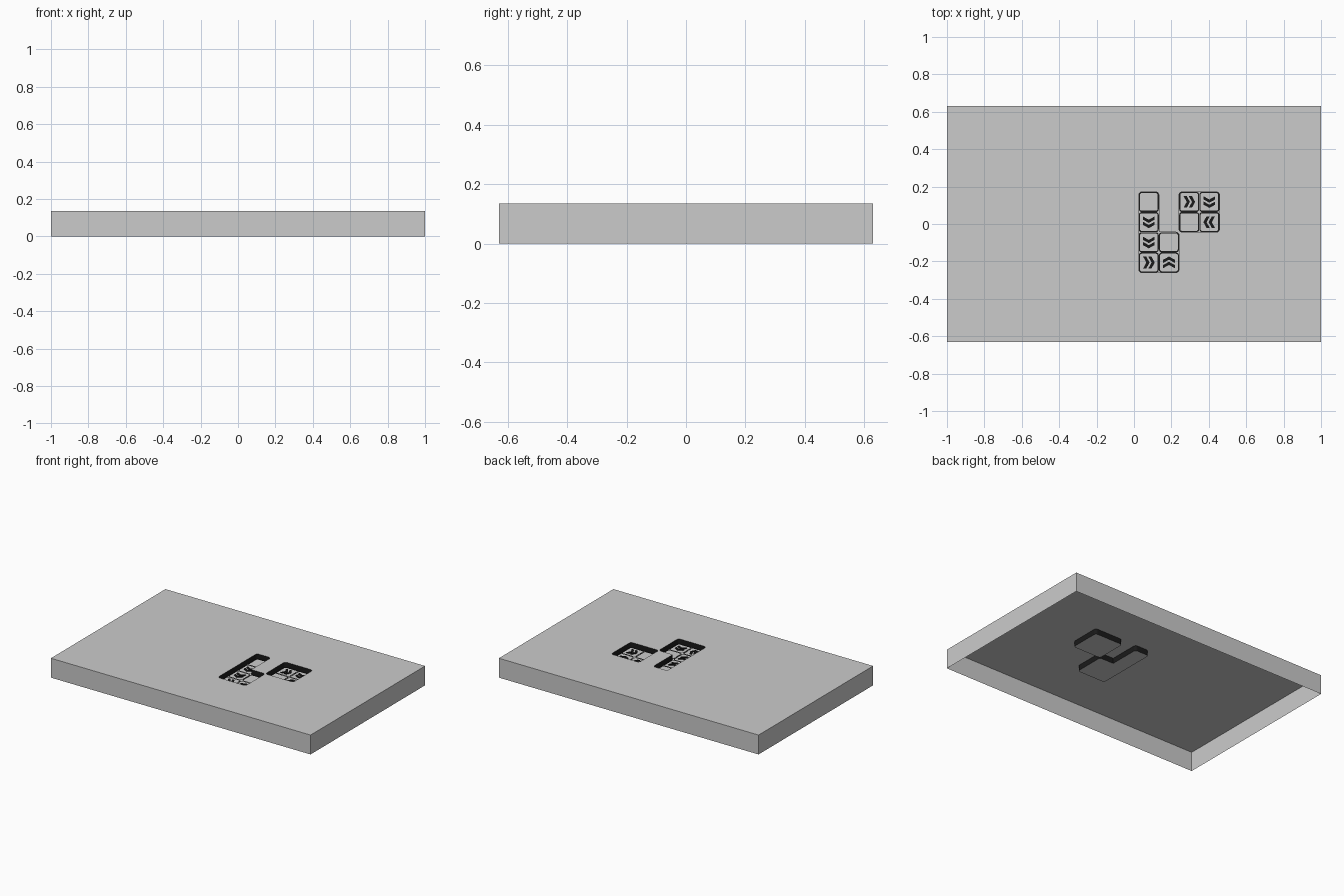
import bpy, bmesh
from math import sin, cos, pi

if "Cube" in bpy.data.objects:
    bpy.data.objects.remove(bpy.data.objects["Cube"])

W, D, H = 1.0, 0.63, 0.135
P, X0, Y0 = 0.108, 0.025, 0.172      # tile pitch, left and top edge of the layout
FLOOR, R = H - 0.037, 0.018
# column, row -> arrow direction in quarter turns (None = blank tile)
TILES = {(0, 0): None, (0, 1): 3, (0, 2): 3, (0, 3): 0, (1, 2): None, (1, 3): 1,
         (2, 0): 0, (3, 0): 3, (2, 1): None, (3, 1): 2}


def material(name, v):
    m = bpy.data.materials.new(name)
    m.diffuse_color = (v, v, v, 1)
    m.use_nodes = True
    m.node_tree.nodes["Principled BSDF"].inputs["Base Color"].default_value = m.diffuse_color
    return m


DARK, GREY = material("dark", 0.01), material("tile_grey", 0.6)


def make(name, faces, mat=None):
    bm = bmesh.new()
    for f in faces:
        bm.faces.new([bm.verts.new(p) for p in f])
    bmesh.ops.remove_doubles(bm, verts=bm.verts, dist=1e-5)
    me = bpy.data.meshes.new(name)
    bm.to_mesh(me)
    bm.free()
    ob = bpy.data.objects.new(name, me)
    bpy.context.collection.objects.link(ob)
    if mat:
        me.materials.append(mat)
    return ob


def centre(c, r):
    return X0 + (c + .5) * P, Y0 - (r + .5) * P


def outline(c, r, half, radii, n=5):
    """Counter-clockwise tile outline, starting at the upper right corner."""
    cx, cy = centre(c, r)
    pts = []
    for k, (sx, sy) in enumerate(((1, 1), (-1, 1), (-1, -1), (1, -1))):
        rad = radii[k]
        if not rad:
            pts.append((cx + sx * half, cy + sy * half))
            continue
        for i in range(n + 1):
            a = (k + i / n) * pi / 2
            pts.append((cx + sx * (half - rad) + rad * cos(a),
                        cy + sy * (half - rad) + rad * sin(a)))
    return pts


def flat(pts, z):
    return [(x, y, z) for x, y in pts]


# top plate split around the pocket, plus the skirt of the open-bottomed case
xs = [-W] + [X0 + i * P for i in range(5)] + [W]
ys = [D] + [Y0 - i * P for i in range(5)] + [-D]
case = []
for i in range(6):
    for j in range(6):
        if (i - 1, j - 1) not in TILES:
            case.append(flat([(xs[i], ys[j + 1]), (xs[i + 1], ys[j + 1]),
                              (xs[i + 1], ys[j]), (xs[i], ys[j])], H))
rim = [(-W, -D), (W, -D), (W, D), (-W, D)]
for a, b in zip(rim, rim[1:] + rim[:1]):
    case.append([(*a, 0), (*b, 0), (*b, H), (*a, H)])

# recessed pocket: floors, walls on exposed sides, rounded outer corners
floors, walls, frames = [], [], []
for (c, r) in TILES:
    cx, cy = centre(c, r)
    near = [(c + dx, r - dy) in TILES for dx, dy in ((1, 0), (0, 1), (-1, 0), (0, -1))]
    radii = [0 if near[k] or near[(k + 1) % 4] else R for k in range(4)]
    pts = outline(c, r, P / 2, radii)
    floors.append(flat(pts, FLOOR))
    for a, b in zip(pts, pts[1:] + pts[:1]):
        mx, my = (a[0] + b[0]) / 2 - cx, (a[1] + b[1]) / 2 - cy
        side = (0 if mx > 0 else 2) if abs(mx) > abs(my) else (1 if my > 0 else 3)
        if not near[side]:
            walls.append([(*b, FLOOR), (*a, FLOOR), (*a, H), (*b, H)])
    for k, (sx, sy) in enumerate(((1, 1), (-1, 1), (-1, -1), (1, -1))):
        if radii[k]:
            corner = (cx + sx * P / 2, cy + sy * P / 2)
            arc = [p for p in pts if abs(p[0] - corner[0]) < R + 1e-5
                   and abs(p[1] - corner[1]) < R + 1e-5]
            arc = sorted(arc, key=lambda p: p[0])
            for a, b in zip(arc, arc[1:]):
                tri = [corner, b, a] if sy > 0 else [corner, a, b]
                area = ((tri[1][0] - tri[0][0]) * (tri[2][1] - tri[0][1])
                        - (tri[2][0] - tri[0][0]) * (tri[1][1] - tri[0][1]))
                case.append(flat(tri if area > 0 else tri[::-1], H))
    # dark border around each tile
    out = outline(c, r, P / 2 - .0005, [.015] * 4)
    inn = outline(c, r, P / 2 - .007, [.0085] * 4)
    for i in range(len(out)):
        j = (i + 1) % len(out)
        frames.append(flat([out[i], out[j], inn[j], inn[i]], FLOOR + .002))

make("case", case)
make("pocket_floor", floors, GREY)
make("pocket_walls", walls, DARK)
make("tile_borders", frames, DARK)

# double chevron arrows, slightly raised
s, t, z0, z1 = .031, .017, FLOOR + .001, FLOOR + .005
for (c, r), turn in TILES.items():
    if turn is None:
        continue
    cx, cy = centre(c, r)
    ca, sa = cos(turn * pi / 2), sin(turn * pi / 2)
    faces = []
    for off in (-.030, -.002):
        prof = [(0, -s), (t, -s), (t + .017, 0), (t, s), (0, s), (.017, 0)]
        prof = [(cx + (x + off) * ca - y * sa, cy + (x + off) * sa + y * ca) for x, y in prof]
        faces += [flat([prof[i] for i in q], z1) for q in ((0, 1, 2, 5), (5, 2, 3, 4))]
        for a, b in zip(prof, prof[1:] + prof[:1]):
            faces.append([(*a, z0), (*b, z0), (*b, z1), (*a, z1)])
    make("arrow", faces, DARK)
